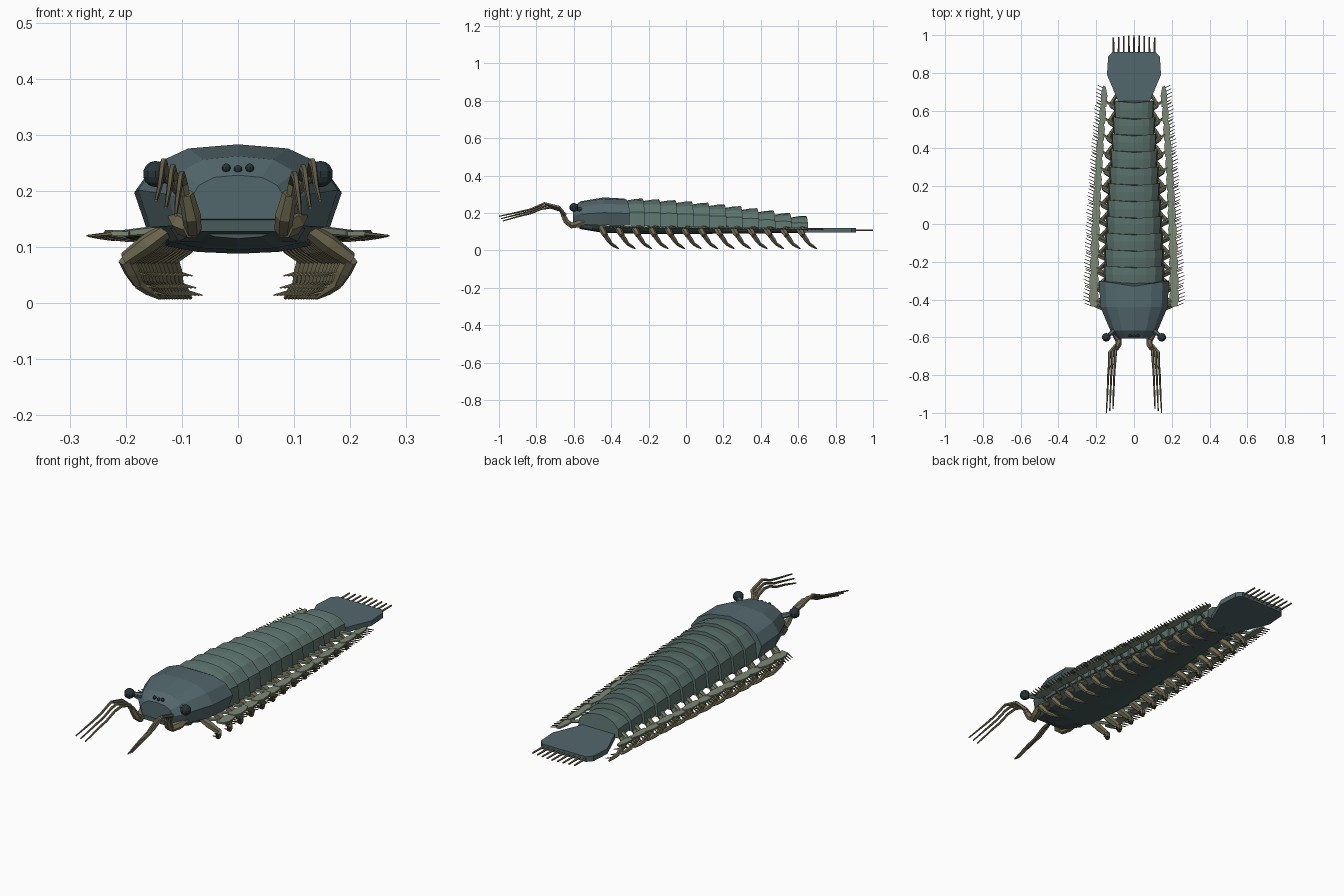
import bpy, bmesh, math
from mathutils import Vector

if "Cube" in bpy.data.objects:
    bpy.data.objects.remove(bpy.data.objects["Cube"])


def material(name, rgb):
    m = bpy.data.materials.new(name)
    m.diffuse_color = (*rgb, 1)
    m.use_nodes = True
    m.node_tree.nodes["Principled BSDF"].inputs["Base Color"].default_value = m.diffuse_color
    return m


SHIELD = material("slate", (0.085, 0.135, 0.15))
PLATE = material("green_grey", (0.11, 0.175, 0.155))
FLAP = material("pale_green", (0.2, 0.25, 0.18))
LIMB = material("olive", (0.165, 0.145, 0.085))
BELLY = material("dark_belly", (0.065, 0.1, 0.1))
DARK = material("eye_dark", (0.02, 0.035, 0.04))


def finish(name, bm, mat, mirror=False):
    bmesh.ops.recalc_face_normals(bm, faces=bm.faces)
    me = bpy.data.meshes.new(name)
    bm.to_mesh(me)
    bm.free()
    me.materials.append(mat)
    ob = bpy.data.objects.new(name, me)
    bpy.context.collection.objects.link(ob)
    if mirror:
        ob.modifiers.new("Mirror", 'MIRROR').use_mirror_merge = False
    return ob


def skin(bm, rings):
    """Join rings of points into a capped surface."""
    vs = [[bm.verts.new(p) for p in r] for r in rings]
    n = len(vs[0])
    for a, b in zip(vs, vs[1:]):
        for i in range(n):
            bm.faces.new((a[i], a[(i + 1) % n], b[(i + 1) % n], b[i]))
    bm.faces.new(vs[0])
    bm.faces.new(vs[-1])


def arch(profile, y, w, zb, zt, bow=0.0):
    """Full symmetric ring from a half profile of (x, height) fractions."""
    full = profile + [(-x, t) for x, t in reversed(profile) if x > 0]
    return [(x * w, y + bow * abs(x), zb + (zt - zb) * t) for x, t in full]


def tube(bm, pts, radii, sides=6):
    pts = [Vector(p) for p in pts]
    rings = []
    for i, p in enumerate(pts):
        d = (pts[min(i + 1, len(pts) - 1)] - pts[max(i - 1, 0)]).normalized()
        ref = Vector((1, 0, 0)) if abs(d.x) < 0.75 else Vector((0, 0, 1))
        u = d.cross(ref).normalized()
        v = d.cross(u)
        rings.append([p + radii[i] * (math.cos(a) * u + math.sin(a) * v)
                      for a in (2 * math.pi * (k + 0.5) / sides for k in range(sides))])
    skin(bm, rings)


def slab(bm, outline, z, thick):
    skin(bm, [[(x, y, z - thick / 2) for x, y in outline],
              [(x, y, z + thick / 2) for x, y in outline]])


def ball(name, loc, r, mat, mirror=False):
    bm = bmesh.new()
    bmesh.ops.create_uvsphere(bm, u_segments=10, v_segments=7, radius=r)
    bmesh.ops.translate(bm, verts=bm.verts, vec=loc)
    return finish(name, bm, mat, mirror)


# Head shield
HEAD = [(0, 1), (.5, .95), (.82, .77), (1, .45), (.88, 0)]
bm = bmesh.new()
skin(bm, [arch(HEAD, -.605, .085, .15, .228),
          arch(HEAD, -.565, .125, .138, .262),
          arch(HEAD, -.44, .178, .135, .283),
          arch(HEAD, -.33, .185, .132, .277, .03)])
finish("head_shield", bm, SHIELD)

# Mouth plate below the head front
bm = bmesh.new()
skin(bm, [arch(HEAD, -.598, .08, .128, .165), arch(HEAD, -.5, .12, .11, .16)])
finish("mouth_plate", bm, BELLY)

# Eleven overlapping trunk plates
TRUNK = [(0, 1), (.16, .985), (.4, .95), (.7, .82), (.95, .52), (1, 0)]
N, Y0, STEP = 11, -.32, .0873
for k in range(N):
    f = k / (N - 1)
    w = .163 - .056 * f ** 1.2
    zt = .277 - .03 * f - .062 * f * f
    zb = .128 - .02 * f
    y = Y0 + STEP * k
    bm = bmesh.new()
    skin(bm, [arch(TRUNK, y - .01, w * .94, zb + .006, zt - .012),
              arch(TRUNK, y + STEP * .6, w * .985, zb + .002, zt - .002),
              arch(TRUNK, y + STEP, w, zb - .004, zt, .012)])
    finish(f"trunk_plate_{k + 1}", bm, PLATE)

# Belly
UNDER = [(0, 0), (.45, .08), (.8, .35), (1, 1)]
bm = bmesh.new()
skin(bm, [arch(UNDER, y, w, zb, zb + .04) for y, w, zb in
          ((-.57, .09, .115), (-.45, .15, .095), (-.25, .16, .088), (.2, .13, .089), (.64, .085, .094))])
finish("belly", bm, BELLY)

# Tail paddle and its spines
half = [(.062, .6), (.088, .66), (.143, .79), (.137, .885), (.115, .91)]
bm = bmesh.new()
slab(bm, half + [(-x, y) for x, y in reversed(half)], .107, .024)
finish("tail_paddle", bm, SHIELD)
bm = bmesh.new()
for k in range(9):
    x = (k - 4) * .027
    tube(bm, [(x, .9, .107), (x * 1.01, 1 - .012 * abs(k - 4) / 4, .107)], [.0055, .004], 5)
finish("tail_spines", bm, LIMB)

# Eyes, stalks and the three small eyes on the brow
ball("side_eye", (.147, -.6, .23), .0235, DARK, True)
bm = bmesh.new()
tube(bm, [(.095, -.555, .215), (.143, -.596, .229)], [.014, .01])
finish("eye_stalk", bm, SHIELD, True)
for k, (x, z) in enumerate(((-.021, .241), (0, .238), (.021, .241))):
    ball(f"brow_eye_{k + 1}", (x, -.592, z), .008, DARK)

# Great front appendages with three whips each
bm = bmesh.new()
tube(bm, [(.105, -.54, .155), (.098, -.58, .14), (.082, -.615, .132)], [.02, .02, .017])
tube(bm, [(.08, -.61, .13), (.083, -.64, .155), (.092, -.66, .195)], [.015, .017, .013])
for k in range(3):
    s = k * .016
    tube(bm, [(.09 + s * .3, -.645, .165 + s * .8), (.098 + s, -.67 - s * .3, .215 + s * .5),
              (.1 + s, -.725 - s, .23 + s * .7), (.103 + s, -.775, .222 + s * .7),
              (.106 + s, -.83, .198 + s * .7), (.108 + s, -.89, .184 + s * .7),
              (.111 + s * 1.1, -.98 - s * .6, .157 + s * .8)],
         [.009, .009, .007, .006, .0055, .005, .003], 5)
finish("great_appendage", bm, LIMB, True)

# Thirteen pairs of walking legs, side flaps and flap bristles
for k in range(13):
    f = k / 12
    y = -.46 + .0882 * k
    w = 1 - .4 * f ** 1.25

    # Jointed leg with small inner spines
    bm = bmesh.new()
    hip, knee = Vector((.12 * w, y, .135 - .015 * f)), Vector((.2 * w, y + .03, .078))
    shin, toe = Vector((.178 * w, y + .06, .035)), Vector((.14 * w, y + .1, .009))
    tube(bm, [hip, hip.lerp(knee, .5), knee], [.013, .018, .014])
    tube(bm, [knee, knee.lerp(shin, .5), shin], [.014, .014, .01])
    tube(bm, [shin, shin.lerp(toe, .45), toe], [.01, .009, .003])
    for p in (knee.lerp(shin, .5), shin, shin.lerp(toe, .5)):
        tube(bm, [p, p + Vector((-.032, .012, -.008))], [.004, .0015], 4)
    finish(f"leg_{k + 1}", bm, LIMB, True)

    # Flap and its arm
    c = .213 - .015 * f - .04 * f * f
    h = .026 - .009 * f
    z = .124 - .01 * f
    ys = y + .02
    bm = bmesh.new()
    slab(bm, [(c - h * .7, ys), (c + h * .5, ys + .005), (c + h, ys + .035), (c + h * .9, ys + .075),
              (c + h * .3, ys + .115), (c - h * .5, ys + .108), (c - h, ys + .06)], z + .003 * (k % 2), .008)
    tube(bm, [(.12 * w, y, z + .008), (c - h * .4, ys + .03, z)], [.01, .007], 5)
    finish(f"side_flap_{k + 1}", bm, FLAP, True)

    # Bristles along the outer edge
    bm = bmesh.new()
    for j in range(6):
        t = j / 5
        yy = ys + .006 + .095 * t
        x = c + h * (.6 + .35 * math.sin(math.pi * t) - .15 * t)
        tube(bm, [(x - .004, yy, z), (x + .034 - .006 * f, yy + .016, z - .004)], [.0035, .002], 4)
    finish(f"flap_bristles_{k + 1}", bm, LIMB, True)
